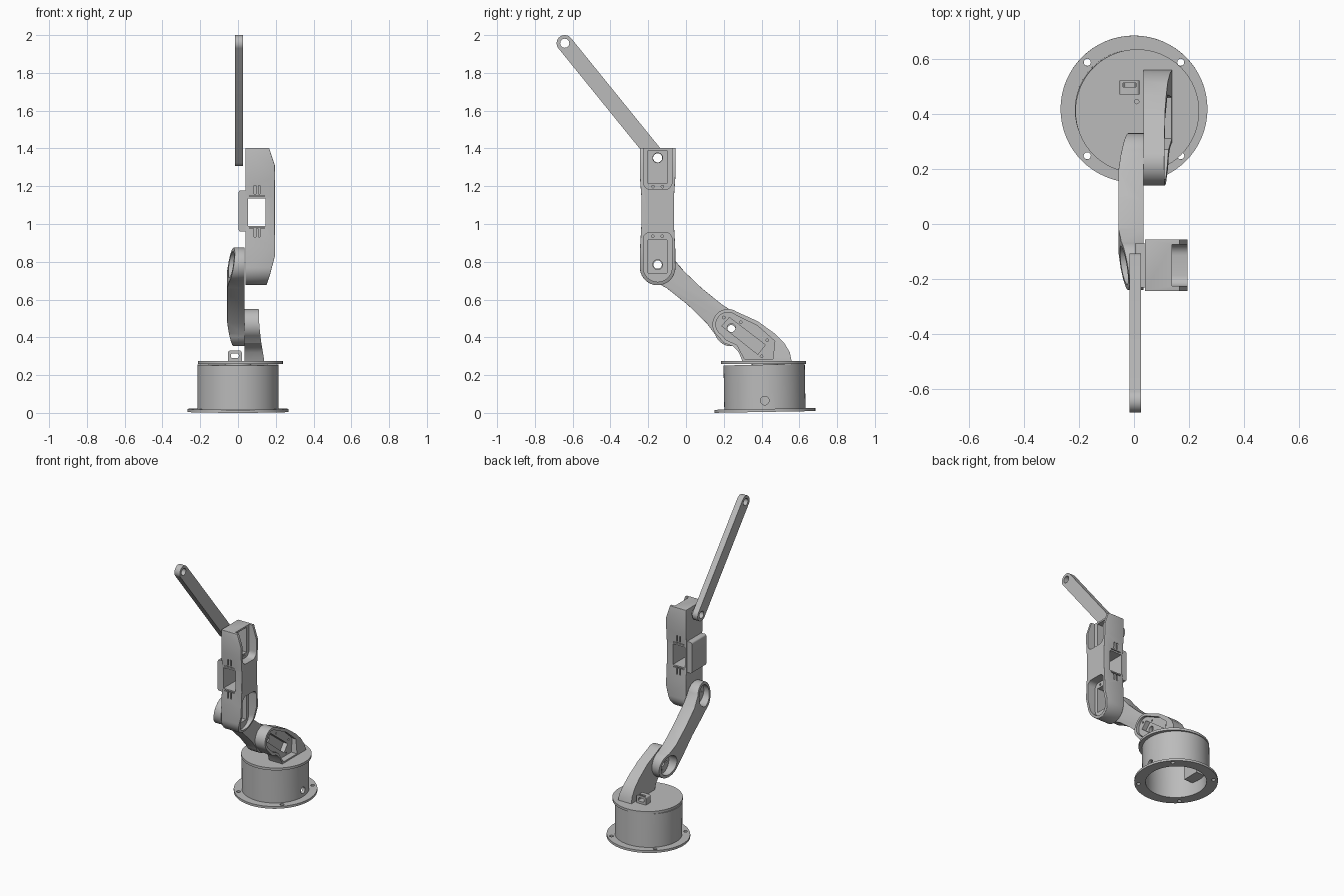
import bpy, bmesh, math
from mathutils import Vector

if "Cube" in bpy.data.objects:
    bpy.data.objects.remove(bpy.data.objects["Cube"])

grey = bpy.data.materials.new("plain grey")
grey.use_nodes = True
GREY = (0.5, 0.5, 0.5, 1)
grey.diffuse_color = GREY
grey.node_tree.nodes["Principled BSDF"].inputs["Base Color"].default_value = GREY


# Axis mappings: profile (a, b) swept by distance d
def side(a, b, d):      # profile in y-z, swept along x
    return (d, a, b)


def front(a, b, d):     # profile in x-z, swept along y
    return (a, d, b)


def flat(a, b, d):      # profile in x-y, swept along z
    return (a, b, d)


def sweep(name, pts, d0, d1, axes=side):
    bm = bmesh.new()
    low = [bm.verts.new(axes(a, b, d0)) for a, b in pts]
    high = [bm.verts.new(axes(a, b, d1)) for a, b in pts]
    bm.faces.new(low)
    bm.faces.new(high)
    for i in range(len(pts)):
        j = (i + 1) % len(pts)
        bm.faces.new((low[i], low[j], high[j], high[i]))
    bmesh.ops.recalc_face_normals(bm, faces=bm.faces)
    mesh = bpy.data.meshes.new(name)
    bm.to_mesh(mesh)
    bm.free()
    mesh.materials.append(grey)
    ob = bpy.data.objects.new(name, mesh)
    bpy.context.collection.objects.link(ob)
    return ob


def arc(ca, cb, r, start=0, end=360, n=24):
    full = end - start == 360
    steps = n if full else n + 1
    angles = [math.radians(start + (end - start) * i / n) for i in range(steps)]
    return [(ca + r * math.cos(t), cb + r * math.sin(t)) for t in angles]


def rect(a0, a1, b0, b1):
    return [(a0, b0), (a1, b0), (a1, b1), (a0, b1)]


def rounded(a0, a1, b0, b1, r):
    corners = ((a1 - r, b1 - r), (a0 + r, b1 - r), (a0 + r, b0 + r), (a1 - r, b0 + r))
    return [p for i, (a, b) in enumerate(corners)
            for p in arc(a, b, r, 90 * i, 90 * i + 90, 6)]


def apply(ob, kind, **settings):
    mod = ob.modifiers.new(kind.lower(), kind)
    for key, value in settings.items():
        setattr(mod, key, value)
    bpy.context.view_layer.objects.active = ob
    bpy.ops.object.modifier_apply(modifier=mod.name)


def combine(ob, tool, operation="DIFFERENCE"):
    apply(ob, "BOOLEAN", operation=operation, solver="EXACT", object=tool)
    bpy.data.objects.remove(tool)


def cut(ob, pts, d0, d1, axes=side):
    combine(ob, sweep("cutter", pts, d0, d1, axes))


def add(ob, pts, d0, d1, axes=side):
    combine(ob, sweep("addition", pts, d0, d1, axes), "UNION")


def trim(ob, pts, d0, d1, axes=side):
    combine(ob, sweep("envelope", pts, d0, d1, axes), "INTERSECT")


def bevel(ob, width, angle=50):
    apply(ob, "BEVEL", width=width, segments=3, limit_method="ANGLE",
          angle_limit=math.radians(angle))


# Base drum: open-bottomed, flanged and slightly tipped
CY = 0.418
base = sweep("base_drum", arc(0, 0, 0.215, n=64), 0.01, 0.25, flat)
add(base, arc(0, 0, 0.267, n=64), 0, 0.016, flat)
cut(base, arc(0, 0, 0.195, n=64), -0.1, 0.235, flat)
for sx in (-1, 1):
    for sy in (-1, 1):
        cut(base, arc(sx * 0.17, sy * 0.17, 0.013, n=16), -0.1, 0.1, flat)
cut(base, arc(0, 0.06, 0.023), 0.1, 0.3)
for sx in (-1, 1):
    add(base, rect(sx * 0.12, sx * 0.2, -0.06, 0.06), 0.09, 0.24, flat)
base.location = (0, CY, 0.005)
base.rotation_euler.x = math.radians(1)

# Turntable disc with its small slotted bracket
disc = sweep("turntable", arc(0.012, 0.41, 0.225, n=64), 0.258, 0.275, flat)
cut(disc, arc(0.01, 0.445, 0.008, n=12), 0.2, 0.3, flat)
hub = sweep("turntable_hub", arc(0, CY, 0.07, n=32), 0.23, 0.262, flat)
bracket = sweep("cable_bracket", rounded(-0.053, 0.02, 0.25, 0.33, 0.012), 0.47, 0.522, front)
cut(bracket, rounded(-0.037, 0.004, 0.29, 0.315, 0.008), 0.4, 0.6, front)
cut(bracket, rect(-0.04, 0.007, 0.498, 0.512), 0.3, 0.4, flat)

# Shoulder: leaning bracket with a servo pocket on its outer side
shoulder = sweep("shoulder", arc(0.222, 0.468, 0.082, 55, 235, 20)
                 + [(0.2, 0.37), (0.25, 0.352), (0.28, 0.32), (0.3, 0.27), (0.56, 0.27),
                    (0.55, 0.32), (0.52, 0.37), (0.47, 0.42), (0.38, 0.485)], 0.035, 0.15)
trim(shoulder, [(0, 0.2), (0.14, 0.2), (0.137, 0.29), (0.122, 0.38), (0.113, 0.46),
                (0.108, 0.6), (0, 0.6)], 0, 0.8, front)
cut(shoulder, arc(0.222, 0.468, 0.064, 55, 235, 16)
    + [(0.215, 0.385), (0.27, 0.36), (0.31, 0.285), (0.46, 0.285), (0.47, 0.38), (0.38, 0.46)],
    0.093, 0.2)
cut(shoulder, [(0.19, 0.46), (0.38, 0.31), (0.42, 0.36), (0.23, 0.505)], 0.06, 0.2)
cut(shoulder, arc(0.24, 0.45, 0.022), 0, 0.2)
for a, b in ((0.2, 0.505), (0.29, 0.48), (0.43, 0.385), (0.4, 0.3)):
    cut(shoulder, arc(a, b, 0.007, n=10), 0.075, 0.2)

# Upper arm: waisted link in its own length-width frame
ELBOW, HIP = Vector((-0.15, 0.785)), Vector((0.24, 0.443))
length = (HIP - ELBOW).length
u = (HIP - ELBOW).normalized()
v = Vector((-u.y, u.x))


def link(a, b, d):
    p = ELBOW + u * a + v * b
    return (d, p.x, p.y)


def link_side(a, b, d):
    p = ELBOW + u * a + v * d
    return (b, p.x, p.y)


arm = sweep("upper_arm", arc(0, 0, 0.09, 60, 300, 28)
            + [(0.12, -0.062), (length / 2, -0.055), (length - 0.12, -0.062)]
            + arc(length, 0, 0.09, -120, 120, 28)
            + [(length - 0.12, 0.066), (length / 2, 0.06), (0.12, 0.066)], -0.057, 0.035, link)
trim(arm, [(-0.1, 0.05), (-0.1, -0.015), (0.05, -0.048), (0.12, -0.057),
           (length - 0.12, -0.057), (length - 0.05, -0.048), (length + 0.1, -0.015),
           (length + 0.1, 0.05)], -0.2, 0.2, link_side)
bevel(arm, 0.012)
for a in (0, length):
    cut(arm, arc(a, 0, 0.07, n=32), -0.1, 0.015, link)
    cut(arm, arc(a, 0, 0.022), -0.1, 0.1, link)
    for k in range(4):
        t = math.radians(45 + 90 * k)
        cut(arm, arc(a + 0.045 * math.cos(t), 0.045 * math.sin(t), 0.006, n=10), -0.1, 0.1, link)

# Forearm: upright housing, tapered at both ends, with a window through it
MY = -0.15
forearm = sweep("forearm", arc(MY, 0.77, 0.094, 180, 360, 28)
                + [(-0.057, 0.88), (-0.064, 1.0), (-0.064, 1.14), (-0.056, 1.25), (-0.056, 1.402),
                   (-0.244, 1.402), (-0.244, 1.25), (-0.236, 1.14), (-0.236, 1.0), (-0.243, 0.88)],
                0.04, 0.195)
trim(forearm, [(0.04, 0.6), (0.135, 0.6), (0.152, 0.68), (0.172, 0.74), (0.195, 0.83),
               (0.195, 1.31), (0.165, 1.402), (0.165, 1.5), (0.04, 1.5)], -0.5, 0.2, front)
bevel(forearm, 0.01, 60)
add(forearm, rounded(0.003, 0.075, 0.96, 1.178, 0.012), -0.23, -0.07, front)

# Recessed servo bays: wide shallow pocket, deep box, shaft and screw holes
cut(forearm, arc(MY, 0.77, 0.076, 180, 360, 24) + rounded(-0.226, -0.074, 0.8, 0.955, 0.035)[:14],
    0.135, 0.3)
cut(forearm, [(-0.226, 1.5)] + arc(-0.186, 1.222, 0.04, 180, 270, 6)
    + arc(-0.114, 1.222, 0.04, 270, 360, 6) + [(-0.074, 1.5)], 0.138, 0.3)
for low, high, shaft in ((0.74, 0.915, 0.785), (1.215, 1.39, 1.35)):
    cut(forearm, rect(-0.2, -0.1, low, high), 0.07, 0.3)
    cut(forearm, arc(MY, shaft, 0.026), 0, 0.3)
for a in (-0.175, -0.125):
    for b in (0.935, 1.198):
        cut(forearm, arc(a, b, 0.007, n=10), 0.11, 0.3)

# Window and the small cable slots above and below it
cut(forearm, rect(0.052, 0.146, 0.99, 1.135), -0.4, 0.1, front)
for y0, y1 in ((-0.3, -0.222), (-0.078, 0)):
    for a in (0.085, 0.108):
        for b in (0.93, 1.16):
            cut(forearm, rect(a, a + 0.009, b, b + 0.045), y0, y1, front)
    for b in (0.975, 1.146):
        cut(forearm, rect(0.06, 0.14, b, b + 0.006), y0, y1, front)

# End bar: flat link with a hole at each end
foot, tip = Vector((-0.15, 1.35)), Vector((-0.642, 1.957))
lean = math.degrees(math.atan2(tip.y - foot.y, tip.x - foot.x))
bar = sweep("end_bar", arc(foot.x, foot.y, 0.043, lean + 90, lean + 270, 20)
            + arc(tip.x, tip.y, 0.043, lean - 90, lean + 90, 20), -0.016, 0.026)
for p in (foot, tip):
    cut(bar, arc(p.x, p.y, 0.024), -0.1, 0.1)

# Smooth the curved walls, keeping the edges sharp
for ob in (base, disc, hub, bracket, shoulder, arm, forearm, bar):
    bpy.ops.object.select_all(action="DESELECT")
    ob.select_set(True)
    bpy.context.view_layer.objects.active = ob
    bpy.ops.object.shade_smooth_by_angle(angle=math.radians(30))
